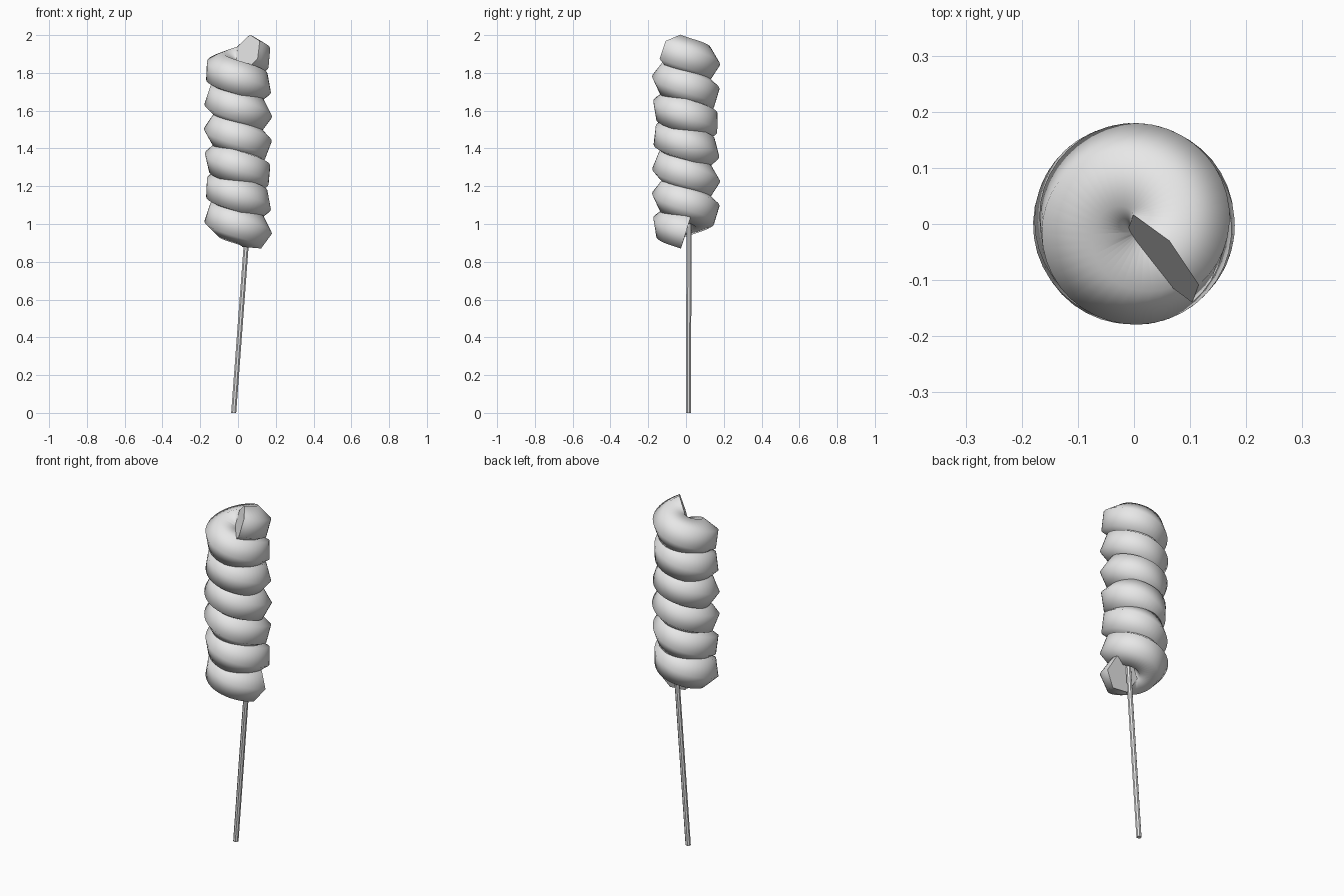
import bpy
import bmesh
from math import cos, sin, pi, radians, sqrt
from mathutils import Vector

cube = bpy.data.objects.get("Cube")
if cube:
    bpy.data.objects.remove(cube, do_unlink=True)


def make_material(name, rgb):
    mat = bpy.data.materials.new(name)
    mat.use_nodes = True
    color = (*rgb, 1.0)
    mat.diffuse_color = color
    mat.node_tree.nodes["Principled BSDF"].inputs["Base Color"].default_value = color
    return mat


def sweep(name, rings, mat, smooth):
    """Skin a list of point rings into a closed tube with flat end caps."""
    bm = bmesh.new()
    loops = [[bm.verts.new(p) for p in ring] for ring in rings]
    n = len(loops[0])
    for a, b in zip(loops, loops[1:]):
        for i in range(n):
            j = (i + 1) % n
            bm.faces.new((a[i], a[j], b[j], b[i])).smooth = smooth
    for loop in (loops[0], loops[-1]):
        cap = bm.faces.new(loop)
        for edge in cap.edges:
            edge.smooth = False
    bmesh.ops.recalc_face_normals(bm, faces=bm.faces)
    mesh = bpy.data.meshes.new(name)
    bm.to_mesh(mesh)
    bm.free()
    mesh.materials.append(mat)
    obj = bpy.data.objects.new(name, mesh)
    bpy.context.collection.objects.link(obj)
    return obj


def ring_points(centre, u, v, radius, sides, roll=0.0):
    angles = [roll + 2 * pi * i / sides for i in range(sides)]
    return [centre + radius * (cos(a) * u + sin(a) * v) for a in angles]


grey = make_material("light grey", (0.8, 0.8, 0.8))

# Spiral body: a six-sided tube winding up clockwise, rolling as it climbs
TURNS, COIL_R, TUBE_R = 6.139, 0.08, 0.1
Z_START, Z_END = 0.957, 1.908
climb = (Z_END - Z_START) / (TURNS * 2 * pi)
steps = 240
rings = []
for s in range(steps + 1):
    k = TURNS * s / steps
    theta = -2 * pi * k
    out = Vector((cos(theta), sin(theta), 0))
    along = Vector((sin(theta), -cos(theta), 0))
    up = (Vector((0, 0, COIL_R)) - along * climb) / sqrt(COIL_R**2 + climb**2)
    centre = out * COIL_R + Vector((0, 0, Z_START + climb * 2 * pi * k))
    rings.append(ring_points(centre, out, up, TUBE_R, 6, radians(105 * k - 5)))
sweep("spiral_body", rings, grey, True)

# Stick: a thin rod leaning slightly, its top buried in the spiral
X, Y = Vector((1, 0, 0)), Vector((0, 1, 0))
ends = [Vector((-0.023, 0.013, 0)), Vector((0.059, 0.016, 1.1))]
sweep("stick", [ring_points(p, X, Y, 0.0145, 8, pi / 8) for p in ends], grey, False)
